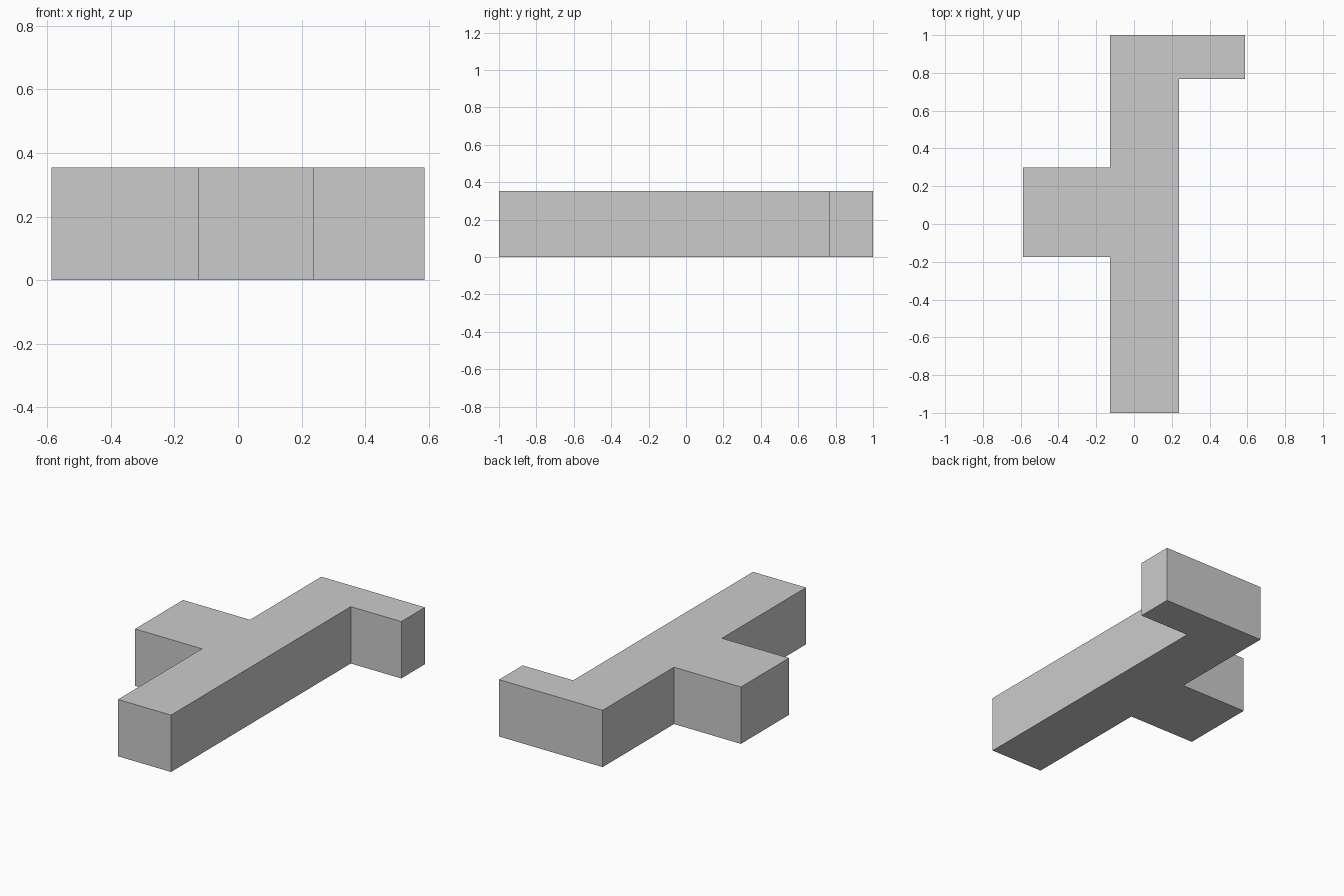
import bpy, bmesh

if "Cube" in bpy.data.objects:
    bpy.data.objects.remove(bpy.data.objects["Cube"])

HEIGHT = 0.354

# Plan outline: long bar, hooked arm at the back right, wide stub on the left
outline = [(-0.126, -1), (0.239, -1), (0.239, 0.768), (0.587, 0.768),
           (0.587, 1), (-0.126, 1), (-0.126, 0.298), (-0.587, 0.298),
           (-0.587, -0.174), (-0.126, -0.174)]

# Extrude the outline upwards into a solid
bm = bmesh.new()
base = bm.faces.new([bm.verts.new((x, y, 0)) for x, y in outline])
top = bmesh.ops.extrude_face_region(bm, geom=[base], use_keep_orig=True)
top_verts = [g for g in top["geom"] if isinstance(g, bmesh.types.BMVert)]
bmesh.ops.translate(bm, verts=top_verts, vec=(0, 0, HEIGHT))
bmesh.ops.recalc_face_normals(bm, faces=bm.faces)

mesh = bpy.data.meshes.new("branched_block")
bm.to_mesh(mesh)
bm.free()
block = bpy.data.objects.new("branched_block", mesh)
bpy.context.collection.objects.link(block)
